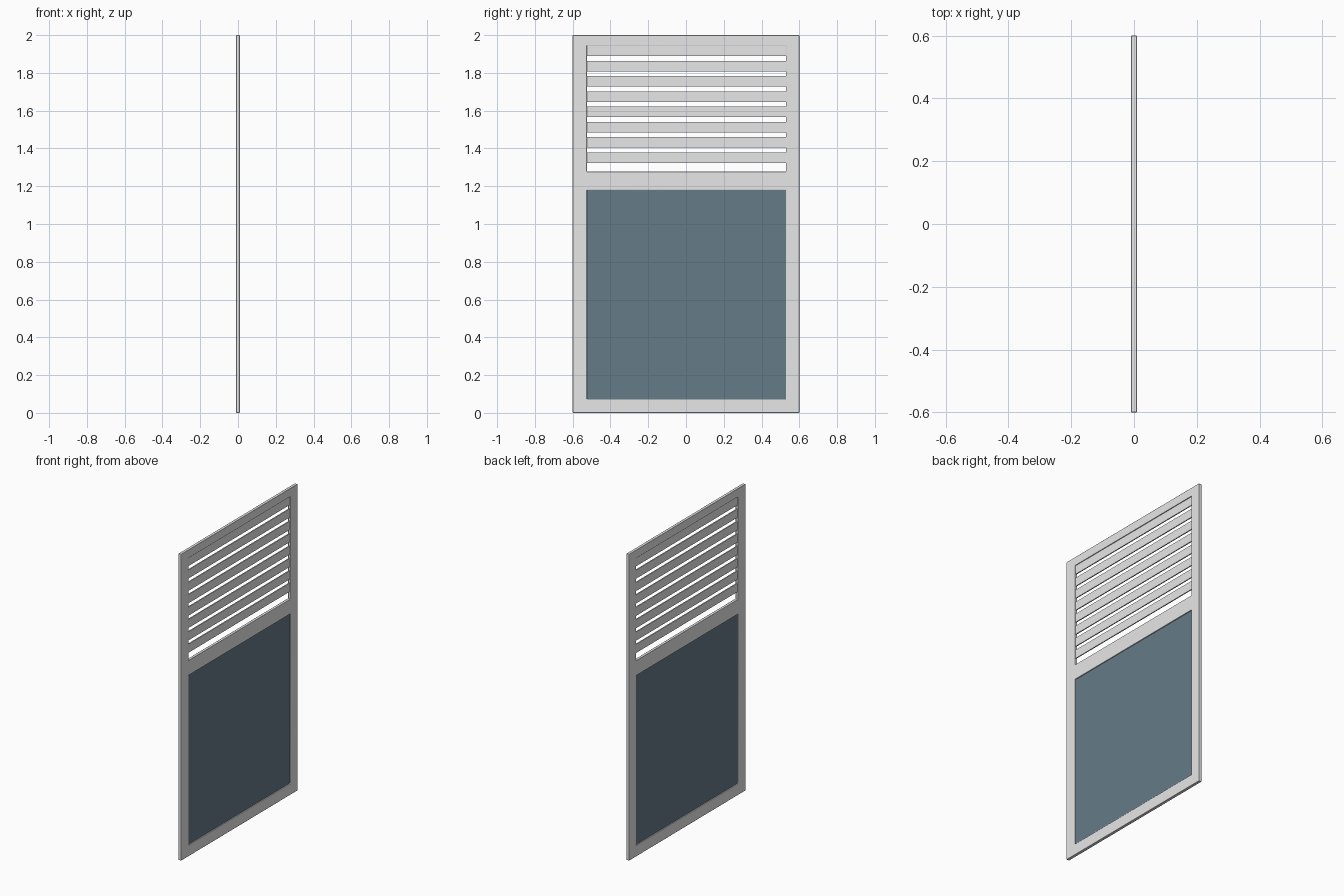
import bpy, bmesh, math

if "Cube" in bpy.data.objects:
    bpy.data.objects.remove(bpy.data.objects["Cube"])

def material(name, rgb):
    m = bpy.data.materials.new(name)
    m.diffuse_color = (*rgb, 1)
    m.use_nodes = True
    m.node_tree.nodes["Principled BSDF"].inputs["Base Color"].default_value = m.diffuse_color
    return m

GREY = material("light_grey_metal", (0.8, 0.8, 0.8))
BLUE = material("slate_blue_glass", (0.13, 0.198, 0.243))

def add_object(name, bm, mat):
    me = bpy.data.meshes.new(name)
    bmesh.ops.recalc_face_normals(bm, faces=bm.faces)
    bm.to_mesh(me)
    bm.free()
    ob = bpy.data.objects.new(name, me)
    me.materials.append(mat)
    bpy.context.collection.objects.link(ob)
    return ob

def plate(name, thick, y0, y1, z0, z1, mat):
    bm = bmesh.new()
    bmesh.ops.create_cube(bm, size=1)
    for v in bm.verts:
        v.co.x *= thick
        v.co.y = y0 if v.co.y < 0 else y1
        v.co.z = z0 if v.co.z < 0 else z1
    return add_object(name, bm, mat)

# Frame: flat grid with two openings, extruded through its thickness
T = 0.019
ys = [-0.6, -0.525, 0.53, 0.6]
zs = [0, 0.072, 1.18, 1.277, 1.945, 2.0]
bm = bmesh.new()
grid = [[bm.verts.new((-T / 2, y, z)) for z in zs] for y in ys]
for i in range(3):
    for j in range(5):
        if i == 1 and j in (1, 3):
            continue
        bm.faces.new((grid[i][j], grid[i + 1][j], grid[i + 1][j + 1], grid[i][j + 1]))
faces = bm.faces[:]
back = bmesh.ops.extrude_face_region(bm, geom=faces, use_keep_orig=True)["geom"]
for v in back:
    if isinstance(v, bmesh.types.BMVert):
        v.co.x += T
frame = add_object("door_frame", bm, GREY)

# Softened frame edges
bev = frame.modifiers.new("soft_edges", "BEVEL")
bev.width = 0.002
bev.segments = 2
bev.limit_method = 'ANGLE'
bpy.context.view_layer.objects.active = frame
frame.select_set(True)
bpy.ops.object.shade_smooth_by_angle(angle=math.radians(35))

# Glass in the lower opening
plate("lower_glass", 0.006, -0.527, 0.532, 0.07, 1.182, BLUE)

# Slats across the upper opening
for k in range(8):
    top = 1.945 - k * 0.0808
    plate(f"slat_{k + 1}", 0.007, -0.527, 0.532, top - 0.056, top, GREY)
